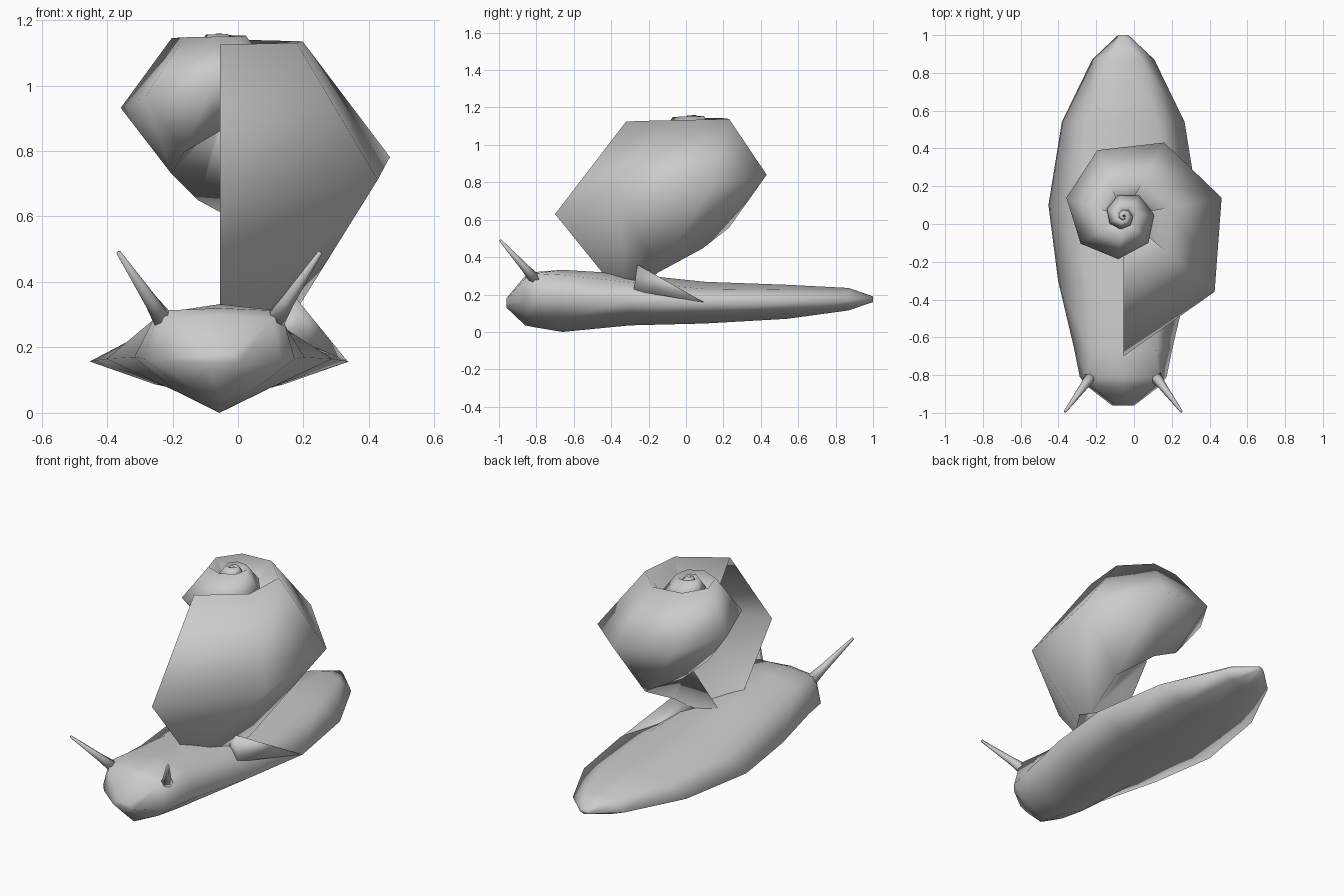
import bpy, bmesh
from math import sin, cos, radians
from mathutils import Vector

if "Cube" in bpy.data.objects:
    bpy.data.objects.remove(bpy.data.objects["Cube"])

CX = -0.057  # symmetry plane of the body


def loft(name, rings, cap_start=True, cap_end=True):
    """Skin a list of closed rings and shade the result smooth."""
    bm = bmesh.new()
    vr = [[bm.verts.new(p) for p in ring] for ring in rings]
    n = len(rings[0])
    for a, b in zip(vr, vr[1:]):
        for i in range(n):
            j = (i + 1) % n
            bm.faces.new((a[i], a[j], b[j], b[i]))
    if cap_start:
        bm.faces.new(vr[0][::-1])
    if cap_end:
        bm.faces.new(vr[-1])
    bmesh.ops.recalc_face_normals(bm, faces=bm.faces[:])
    for f in bm.faces:
        f.smooth = True
    me = bpy.data.meshes.new(name)
    bm.to_mesh(me)
    bm.free()
    ob = bpy.data.objects.new(name, me)
    bpy.context.collection.objects.link(ob)
    return ob


# Body: y, half width, bottom, edge height, top, shoulder fraction, shoulder height
stations = [
    (-0.96, 0.06, 0.13, 0.155, 0.18, 0.60, 0.175),
    (-0.86, 0.19, 0.035, 0.16, 0.30, 0.85, 0.285),
    (-0.81, 0.23, 0.025, 0.165, 0.32, 0.82, 0.312),
    (-0.66, 0.26, 0.00, 0.17, 0.332, 0.68, 0.305),
    (-0.30, 0.345, 0.035, 0.165, 0.31, 0.55, 0.265),
    (0.10, 0.396, 0.045, 0.157, 0.268, 0.55, 0.23),
    (0.54, 0.325, 0.07, 0.16, 0.252, 0.55, 0.225),
    (0.87, 0.165, 0.115, 0.165, 0.235, 0.55, 0.215),
    (1.00, 0.028, 0.16, 0.17, 0.19, 0.55, 0.185),
]
rings = []
for y, w, b, e, t, sf, sz in stations:
    half = [(0.5 * w, b + 0.38 * (e - b)), (w, e), (sf * w, sz)]
    ring = [(CX, y, b)] + [(CX + x, y, z) for x, z in half]
    ring += [(CX, y, t)] + [(CX - x, y, z) for x, z in reversed(half)]
    rings.append(ring)
loft("body", rings)

# Shell: a diamond section shrinking towards the apex at a constant ratio
apex = Vector((-0.055, 0.04, 1.16))
section = [(0.74, -0.53), (0.36, -0.035), (0.0, -0.52), (0.36, -1.0)]
rings = []
for n in range(23):
    k = 0.845 ** n
    a = radians(-90 + 50.4 * n)
    rings.append([apex + k * Vector((r * cos(a), r * sin(a), z)) for r, z in section])
loft("shell", rings, cap_start=False)

# Eye stalks, mirrored about the body plane
for side, label in ((1, "right"), (-1, "left")):
    base = Vector((CX + side * 0.165, -0.80, 0.275))
    tip = Vector((CX + side * 0.308, -0.993, 0.49))
    d = (tip - base).normalized()
    u = d.cross(Vector((0, 0, 1))).normalized()
    v = d.cross(u)
    rings = [[c + r * (cos(radians(60 * i)) * u + sin(radians(60 * i)) * v) for i in range(6)]
             for c, r in ((base, 0.034), (base.lerp(tip, 0.3), 0.022), (tip, 0.007))]
    loft("eye_stalk_" + label, rings)

# Mantle fold rising from the right edge to the shell
fold = [(0.17, -0.26, 0.36), (0.19, -0.28, 0.22), (0.06, -0.20, 0.24)]
point = Vector((0.335, 0.10, 0.157))
loft("mantle_fold", [fold, [point.lerp(Vector(p), 0.01) for p in fold]])
